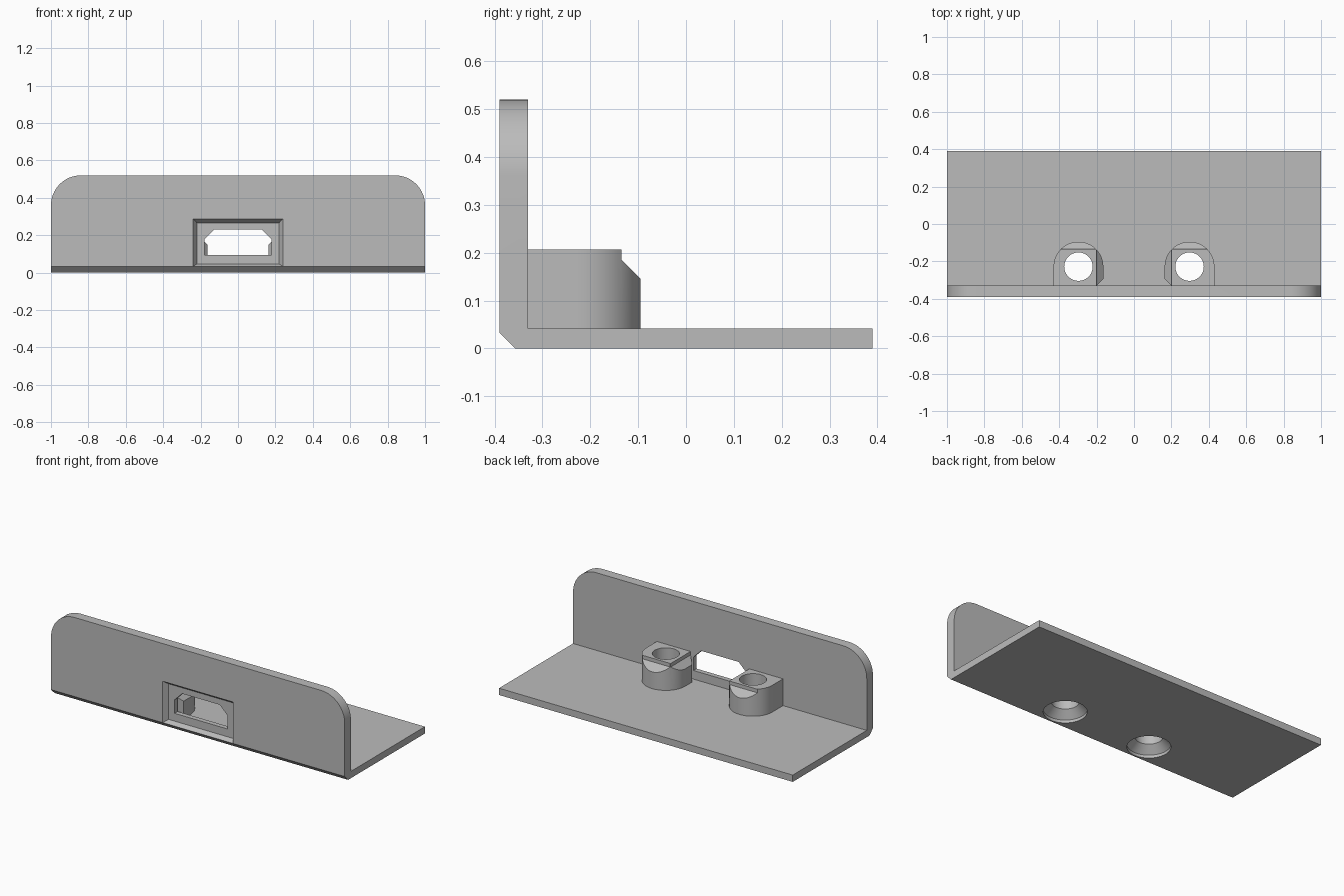
import bpy
import bmesh
from math import sin, cos, pi, radians

cube = bpy.data.objects.get("Cube")
if cube:
    bpy.data.objects.remove(cube, do_unlink=True)

grey = bpy.data.materials.new("plain grey")
grey.use_nodes = True
colour = (0.5, 0.5, 0.5, 1)
grey.diffuse_color = colour
grey.node_tree.nodes["Principled BSDF"].inputs["Base Color"].default_value = colour


def loft(name, loops):
    """Closed solid through matching loops of points."""
    bm = bmesh.new()
    rings = [[bm.verts.new(p) for p in loop] for loop in loops]
    n = len(rings[0])
    for a, b in zip(rings, rings[1:]):
        for i in range(n):
            j = (i + 1) % n
            bm.faces.new((a[i], a[j], b[j], b[i]))
    bm.faces.new(rings[0])
    bm.faces.new(rings[-1])
    bmesh.ops.recalc_face_normals(bm, faces=bm.faces)
    mesh = bpy.data.meshes.new(name)
    bm.to_mesh(mesh)
    bm.free()
    mesh.materials.append(grey)
    obj = bpy.data.objects.new(name, mesh)
    bpy.context.collection.objects.link(obj)
    return obj


def prism(name, points, axis, low, high):
    """Extrude a 2D outline along one axis."""
    place = {"x": lambda u, v, t: (t, u, v),
             "y": lambda u, v, t: (u, t, v),
             "z": lambda u, v, t: (u, v, t)}[axis]
    return loft(name, [[place(u, v, t) for u, v in points] for t in (low, high)])


def arc(cx, cy, r, start, end, steps):
    angles = [radians(start + (end - start) * i / steps) for i in range(steps + 1)]
    return [(cx + r * cos(a), cy + r * sin(a)) for a in angles]


def combine(target, tool, operation):
    """Apply a boolean and remove the tool."""
    mod = target.modifiers.new("combine", "BOOLEAN")
    mod.operation = operation
    mod.solver = "EXACT"
    mod.object = tool
    bpy.context.view_layer.objects.active = target
    bpy.ops.object.modifier_apply(modifier=mod.name)
    bpy.data.objects.remove(tool, do_unlink=True)


FRONT, INNER, BACK = -0.39, -0.33, 0.39
POST_X, POST_Y, POST_R = 0.297, -0.228, 0.133
SIDE = POST_X - POST_R

# Angled bracket: base plate and front wall with a bevelled lower edge
bracket = prism("bracket", [(-0.357, 0), (BACK, 0), (BACK, 0.042), (INNER, 0.042),
                            (INNER, 0.52), (FRONT, 0.52), (FRONT, 0.033)], "x", -1, 1)

# Rounded upper wall corners
outline = [(-1.1, -0.1), (1.1, -0.1), (1.1, 0.2), (1, 0.2)]
outline += arc(0.84, 0.36, 0.16, 0, 90, 16) + arc(-0.84, 0.36, 0.16, 90, 180, 16)
outline += [(-1, 0.2), (-1.1, 0.2)]
combine(bracket, prism("wall_outline", outline, "y", -0.5, 0.5), "INTERSECT")

# Screw posts with stepped, sloping inner and rear edges
for s in (-1, 1):
    plan = [(0.2, -0.35), (0.2, INNER), (SIDE, -0.295)]
    plan += arc(POST_X, POST_Y, POST_R, 180, 0, 32) + [(POST_X + POST_R, -0.35)]
    post = prism("post", [(s * x, y) for x, y in plan], "z", 0.02, 0.207)
    rear = [(-0.135, 0.3), (-0.135, 0.185), (-0.045, 0.095), (-0.045, 0.3)]
    combine(post, prism("rear_cut", rear, "x", -0.6, 0.6), "DIFFERENCE")
    inner = [(0.2, 0.3), (0.2, 0.185), (0.11, 0.095), (0.11, 0.3)]
    inner = [(s * x, z) for x, z in inner]
    combine(post, prism("inner_cut", inner, "y", -0.5, 0), "DIFFERENCE")
    combine(bracket, post, "UNION")

# Countersunk screw holes through plate and posts
for s in (-1, 1):
    profile = [(0.12, -0.1), (0.12, 0.018), (0.076, 0.062), (0.076, 0.3)]
    rings = [[(x, y, z) for x, y in arc(s * POST_X, POST_Y, r, 0, 360, 48)[:-1]]
             for r, z in profile]
    combine(bracket, loft("screw_hole", rings), "DIFFERENCE")

# Tapered socket recess in the front wall
recess = []
for y, half, low, high in ((-0.42, 0.26, 0.019, 0.31), (-0.36, 0.22, 0.047, 0.266)):
    recess.append([(-half, y, low), (half, y, low), (half, y, high), (-half, y, high)])
combine(bracket, loft("socket_recess", recess), "DIFFERENCE")

# Socket opening with bevelled upper corners
opening = [(-0.18, 0.095), (0.18, 0.095), (0.18, 0.178),
           (0.128, 0.23), (-0.128, 0.23), (-0.18, 0.178)]
combine(bracket, prism("socket_opening", opening, "y", -0.45, INNER + 0.001), "DIFFERENCE")

# Smooth the round parts and keep the edges sharp
bpy.ops.object.select_all(action="DESELECT")
bracket.select_set(True)
bpy.context.view_layer.objects.active = bracket
bpy.ops.object.shade_smooth_by_angle(angle=radians(30))
